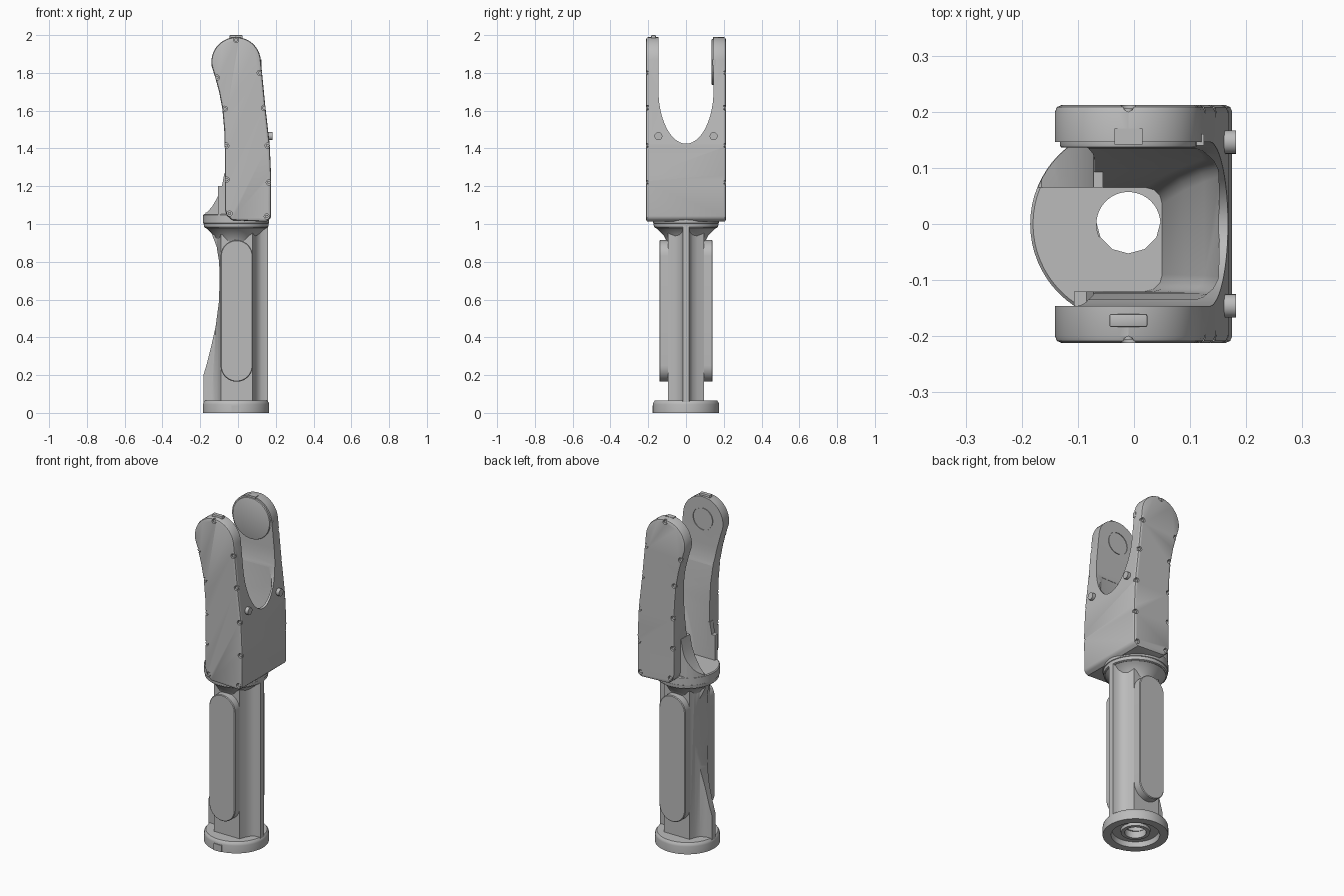
import bpy, bmesh
from math import sin, cos, pi, radians, sqrt
from mathutils import Matrix, Vector

if "Cube" in bpy.data.objects:
    bpy.data.objects.remove(bpy.data.objects["Cube"], do_unlink=True)

grey = bpy.data.materials.new("light grey")
grey.use_nodes = True
grey.diffuse_color = (0.5, 0.5, 0.5, 1)
grey.node_tree.nodes["Principled BSDF"].inputs["Base Color"].default_value = (0.5, 0.5, 0.5, 1)
AXIS_X = -0.01          # centre line of the round parts


def make(name, bm):
    bmesh.ops.recalc_face_normals(bm, faces=bm.faces)
    me = bpy.data.meshes.new(name)
    bm.to_mesh(me)
    bm.free()
    me.materials.append(grey)
    ob = bpy.data.objects.new(name, me)
    bpy.context.collection.objects.link(ob)
    return ob


def loft(name, rings):
    """Closed solid through rings of equal length."""
    bm = bmesh.new()
    rows = [[bm.verts.new(p) for p in ring] for ring in rings]
    n = len(rows[0])
    for a, b in zip(rows, rows[1:]):
        for i in range(n):
            bm.faces.new((a[i], a[(i + 1) % n], b[(i + 1) % n], b[i]))
    bm.faces.new(rows[0])
    bm.faces.new(rows[-1])
    return make(name, bm)


def prism(name, pts, lo, hi, axis="y"):
    place = {"x": lambda p, d: (d, p[0], p[1]),
             "y": lambda p, d: (p[0], d, p[1]),
             "z": lambda p, d: (p[0], p[1], d)}[axis]
    return loft(name, [[place(p, d) for p in pts] for d in (lo, hi)])


def arc(cx, cz, r, a0, a1, n, rz=None):
    return [(cx + r * cos(radians(a0 + (a1 - a0) * i / n)),
             cz + (rz or r) * sin(radians(a0 + (a1 - a0) * i / n))) for i in range(n + 1)]


def disc(name, c, r, lo, hi, axis="y", n=32):
    return prism(name, arc(c[0], c[1], r, 0, 360 - 360 / n, n - 1), lo, hi, axis)


def box(name, x, y, z):
    return prism(name, [(x[0], z[0]), (x[1], z[0]), (x[1], z[1]), (x[0], z[1])], *y)


def lathe(name, profile, n=64):
    """Ring-shaped solid: closed profile turned about the vertical axis."""
    bm = bmesh.new()
    rows = [[bm.verts.new((AXIS_X + r * cos(2 * pi * k / n), r * sin(2 * pi * k / n), z))
             for r, z in profile] for k in range(n)]
    m = len(profile)
    for k in range(n):
        a, b = rows[k], rows[(k + 1) % n]
        for i in range(m):
            bm.faces.new((a[i], a[(i + 1) % m], b[(i + 1) % m], b[i]))
    return make(name, bm)


def apply(ob, mod):
    bpy.context.view_layer.objects.active = ob
    bpy.ops.object.modifier_apply(modifier=mod.name)


def bevel(ob, width, segments=2, angle=40):
    m = ob.modifiers.new("bevel", "BEVEL")
    m.width, m.segments, m.angle_limit = width, segments, radians(angle)
    apply(ob, m)


def boolean(ob, tool, op="DIFFERENCE"):
    m = ob.modifiers.new("cut", "BOOLEAN")
    m.operation, m.object, m.solver = op, tool, "EXACT"
    apply(ob, m)
    bpy.data.objects.remove(tool, do_unlink=True)


# Fork: side outline with a round head
outline = ([(-0.03, 1.02), (0.15, 1.012), (0.175, 1.03), (0.175, 1.26), (0.168, 1.42), (0.145, 1.62)]
           + arc(AXIS_X, 1.858, 0.131, 5, 190, 24)
           + [(-0.122, 1.78), (-0.1, 1.7), (-0.083, 1.61), (-0.073, 1.5), (-0.07, 1.4),
              (-0.07, 1.08), (-0.06, 1.045)])
fork = prism("fork", outline, -0.212, 0.212)
bevel(fork, 0.012)

# U-shaped gap between the arms
boolean(fork, prism("gap", [(0.146, 2.2)] + arc(0, 1.71, 0.146, 0, -180, 28, 0.285)
                    + [(-0.146, 2.2)], -0.5, 0.5, "x"))


# Hollow behind the front wall, open to -x and narrowing to the floor
def hollow_ring(z, x, y0, y1, r=0.03):
    low = [(x - r + r * cos(a), y0 + r + r * sin(a)) for a in (-pi / 2, -pi / 3, -pi / 6, 0)]
    high = [(x - r + r * cos(a), y1 - r + r * sin(a)) for a in (0, pi / 6, pi / 3, pi / 2)]
    return [(px, py, z) for px, py in [(-0.4, y0)] + low + high + [(-0.4, y1)]]


levels = [(1.05, 0.05, -0.12, 0.065), (1.15, 0.065, -0.12, 0.075), (1.25, 0.09, -0.121, 0.09),
          (1.35, 0.125, -0.122, 0.105), (1.43, 0.152, -0.124, 0.115), (1.5, 0.15, -0.127, 0.125),
          (1.6, 0.135, -0.136, 0.136)]
boolean(fork, loft("hollow", [hollow_ring(*l) for l in levels]))

# Screw notches along both outer faces
notches = [(-0.112, 1.775), (0.115, 1.8), (-0.07, 1.61), (0.137, 1.615), (-0.062, 1.415),
           (0.157, 1.415), (-0.06, 1.235), (0.163, 1.22), (-0.045, 1.055), (0.152, 1.04), (-0.01, 1.975)]
for side in (-1, 1):
    for i, (x, z) in enumerate(notches):
        boolean(fork, disc("notch", (x, z), 0.014, side * 0.198, side * 0.25, n=12))
        disc("notch_screw", (x, z), 0.009, side * 0.19, side * 0.206, n=12)
    # Screws on the front wall and tabs on the heads
    disc("wall_screw", (side * 0.146, 1.465), 0.021, 0.15, 0.182, "x", 20)
# Round groove on the inside of one head, round boss on the other
boolean(fork, disc("groove", (AXIS_X, 1.858), 0.066, -0.15, -0.1))
disc("head_plug", (AXIS_X, 1.858), 0.062, -0.16, -0.146)
bevel(disc("head_boss", (AXIS_X, 1.858), 0.122, 0.136, 0.16, n=40), 0.004)
top_plate = box("top_plate", (-0.044, 0.024), (-0.184, -0.16), (1.975, 2.0))
bevel(top_plate, 0.004)
box("top_tab", (-0.035, 0.015), (0.142, 0.17), (1.965, 1.99))
box("side_tab", (0.1, 0.125), (0.14, 0.16), (1.84, 1.87))

# Seat plate and the gussets rising from it
seat = lathe("seat_plate", [(0.057, 0.98), (0.165, 0.98), (0.165, 1.0), (0.175, 1.005),
                            (0.175, 1.047), (0.17, 1.052), (0.057, 1.052)])
for y0, y1, x0 in ((0.065, 0.15, -0.175), (-0.15, -0.12, -0.107)):
    curve = [(-0.165, 1.06), (-0.135, 1.095), (-0.107, 1.145), (-0.085, 1.2), (-0.072, 1.27)]
    curve = [p for p in curve if p[0] > x0]
    gusset = prism("gusset", [(x0, 1.03)] + [(x0, curve[0][1])] + curve
                   + [(-0.055, 1.27), (-0.055, 1.03)], y0, y1)
    boolean(gusset, disc("trim", (AXIS_X, 0), 0.174, 0.9, 1.4, "z", 64), "INTERSECT")

# Grip: column with a thin rib on each side, scooped at the back
half = [(0.16, 0.017), (0.125, 0.02), (0.105, 0.035), (0.09, 0.06), (0.078, 0.095),
        (-0.09, 0.095), (-0.1, 0.06), (-0.115, 0.035), (-0.14, 0.02), (-0.185, 0.017)]
grip = prism("grip", half + [(x, -y) for x, y in reversed(half)], 0.055, 1.0, "z")
scoop = [(-0.183, 0.05), (-0.183, 0.2), (-0.165, 0.26), (-0.14, 0.36), (-0.118, 0.46), (-0.102, 0.58),
         (-0.097, 0.7), (-0.1, 0.8), (-0.113, 0.88), (-0.14, 0.95), (-0.18, 1.01)]
boolean(grip, prism("scoop", scoop + [(0.2, 1.01), (0.2, 0.05)], -0.3, 0.3), "INTERSECT")
bore = disc("bore", (AXIS_X, 0.005), 0.0575, -0.1, 1.3, "z", 12)
boolean(grip, bore)

# Flared collar under the seat plate
lathe("collar", [(0.0575, 0.86), (0.088, 0.86), (0.098, 0.9), (0.118, 0.94), (0.15, 0.972),
                 (0.17, 0.985), (0.172, 1.003), (0.0575, 1.003)])

# Grip pads
for side in (-1, 1):
    pad = prism("grip_pad", arc(-0.007, 0.83, 0.085, 0, 180, 20) + arc(-0.007, 0.25, 0.085, 180, 360, 20),
                side * 0.085, side * 0.141)
    bevel(pad, 0.004, 1)

# Base ring with a stepped recess underneath and a small key plate
lathe("base_ring", [(0.0575, 0.065), (0.165, 0.065), (0.173, 0.055), (0.175, 0.045), (0.175, 0),
                    (0.13, 0), (0.125, 0.03), (0.08, 0.03), (0.077, 0.015), (0.0575, 0.015)])
box("base_key", (-0.035, 0.015), (-0.178, -0.168), (0.0, 0.04))

# Passage through the fork floor
boolean(fork, disc("bore", (AXIS_X, 0.005), 0.0575, 0.9, 1.06, "z", 12))

for ob in bpy.context.scene.objects:
    ob.select_set(ob.type == "MESH")
bpy.ops.object.shade_smooth_by_angle(angle=radians(35))
